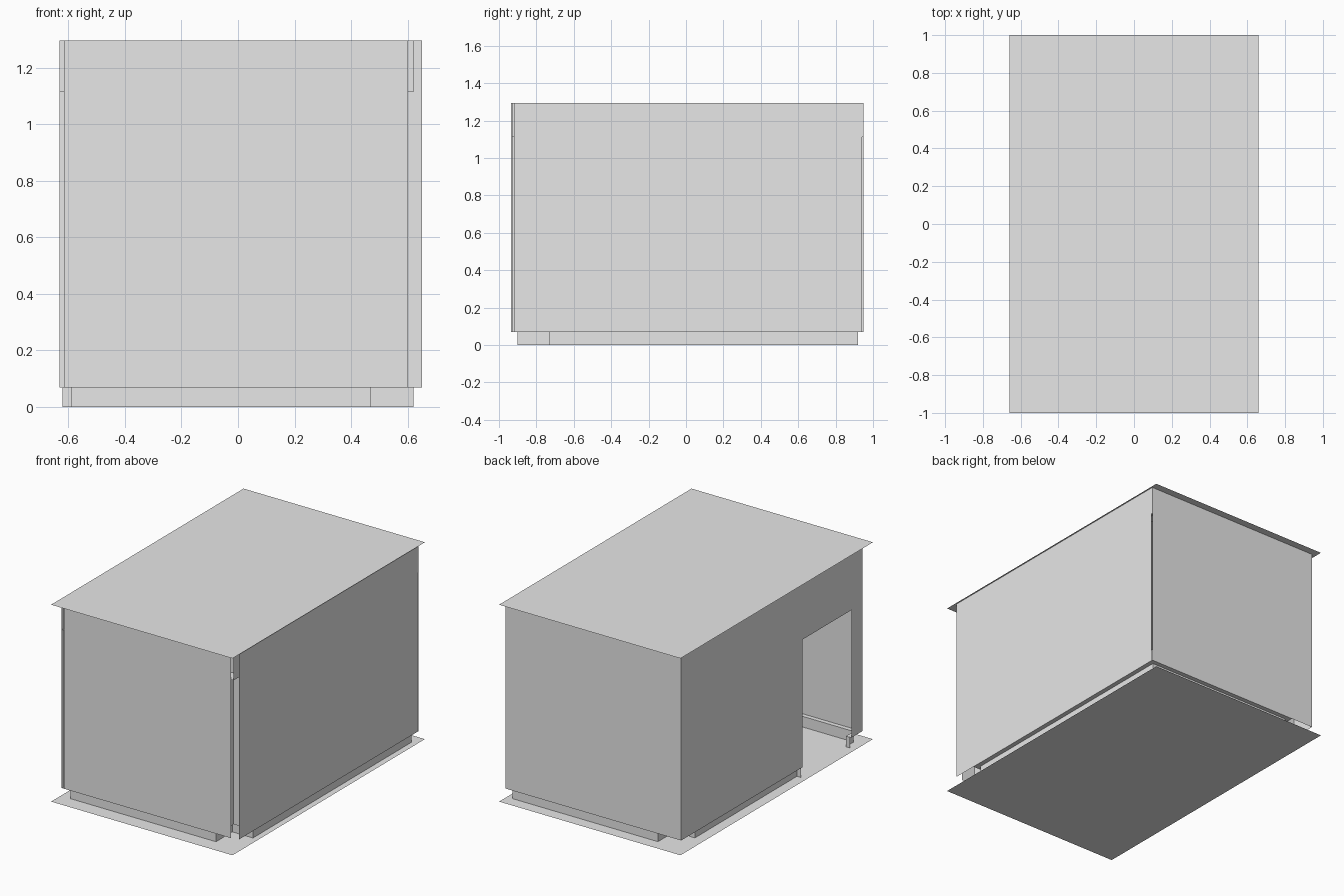
import bpy

cube = bpy.data.objects.get("Cube")
if cube:
    bpy.data.objects.remove(cube, do_unlink=True)

GREY = (0.8, 0.8, 0.8, 1.0)
mat = bpy.data.materials.new("light_grey")
mat.use_nodes = True
mat.diffuse_color = GREY
mat.node_tree.nodes["Principled BSDF"].inputs["Base Color"].default_value = GREY

TOP = 1.295       # ceiling height
STEP = 0.07       # skirting height
SOFFIT = 1.113    # underside of the ceiling boxes


def sheet(name, verts, faces):
    mesh = bpy.data.meshes.new(name)
    mesh.from_pydata(verts, [], faces)
    mesh.materials.append(mat)
    obj = bpy.data.objects.new(name, mesh)
    bpy.context.collection.objects.link(obj)
    return obj


def ribbon(name, path, z0, z1):
    """Upright sheet that follows a plan path."""
    n = len(path)
    verts = [(x, y, z) for z in (z0, z1) for x, y in path]
    faces = [(i, i + 1, n + i + 1, n + i) for i in range(n - 1)]
    return sheet(name, verts, faces)


def ledge(name, outer, inner, z):
    """Flat strip between two plan paths."""
    n = len(outer)
    verts = [(x, y, z) for x, y in outer + inner]
    faces = [(i, i + 1, n + i + 1, n + i) for i in range(n - 1)]
    return sheet(name, verts, faces)


# Floor and ceiling slabs
for name, z in (("floor", 0), ("ceiling", TOP)):
    sheet(name, [(-0.66, -1, z), (0.66, -1, z), (0.66, 1, z), (-0.66, 1, z)],
          [(0, 1, 2, 3)])

# Plain walls
ribbon("front_wall", [(-0.615, -0.93), (0.60, -0.93)], STEP, TOP)
ribbon("left_wall", [(0.65, -0.92), (0.65, 0.94)], STEP, TOP)
ribbon("back_wall", [(0.65, 0.95), (-0.63, 0.95)], STEP, TOP)

# Wall with the doorway
DOOR_A, DOOR_B, DOOR_TOP = -0.82, -0.31, 0.91
outline = [(0.95, STEP), (0.95, TOP), (-0.935, TOP), (-0.935, STEP),
           (DOOR_A, STEP), (DOOR_A, DOOR_TOP), (DOOR_B, DOOR_TOP), (DOOR_B, STEP)]
sheet("door_wall", [(-0.63, y, z) for y, z in outline], [tuple(range(len(outline)))])

# Corner pillars inside the room
front_pillar = [(0.50, -0.93), (0.50, -0.76), (0.65, -0.76)]
back_pillar = [(-0.47, 0.95), (-0.47, 0.78), (-0.63, 0.78)]
ribbon("front_pillar", front_pillar, STEP, TOP)
ribbon("back_pillar", back_pillar, STEP, TOP)

# Skirting stepped in from the walls, with its ledge
outer = ([(-0.63, DOOR_A), (-0.63, -0.93)] + front_pillar + [(0.65, 0.95)]
         + back_pillar + [(-0.63, DOOR_B)])
inner = [(-0.59, DOOR_A), (-0.59, -0.90), (0.47, -0.90), (0.47, -0.73),
         (0.62, -0.73), (0.62, 0.92), (-0.44, 0.92), (-0.44, 0.75),
         (-0.59, 0.75), (-0.59, DOOR_B)]
ledge("skirting_ledge", outer, inner, STEP)
ribbon("skirting", [(-0.62, DOOR_A)] + inner + [(-0.62, DOOR_B)], 0, STEP)

# Ceiling boxes along the front and back walls
for name, x0, x1, wall, face in (("front_soffit", -0.63, 0.62, -0.93, -0.845),
                                 ("back_soffit", -0.63, 0.65, 0.95, 0.865)):
    ribbon(name + "_face", [(x0, wall), (x0, face), (x1, face), (x1, wall)], SOFFIT, TOP)
    ledge(name + "_underside", [(x0, wall), (x1, wall)], [(x0, face), (x1, face)], SOFFIT)
